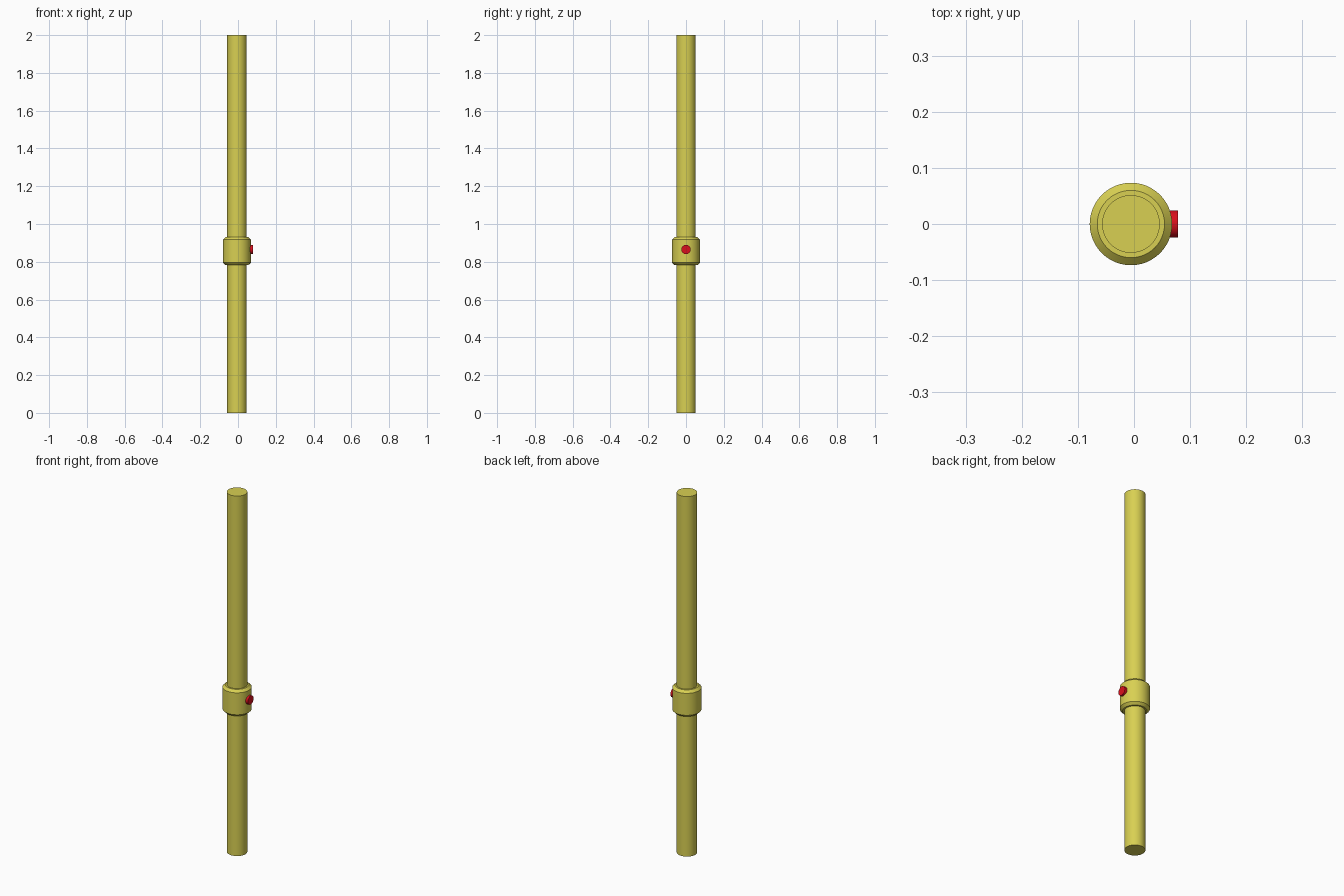
import bpy, bmesh, math
from mathutils import Matrix

if "Cube" in bpy.data.objects:
    bpy.data.objects.remove(bpy.data.objects["Cube"])

CX = -0.0055   # pole axis, offset so the whole model is centred with the button
SIDES = 48


def material(name, colour):
    m = bpy.data.materials.new(name)
    m.diffuse_color = (*colour, 1)
    m.use_nodes = True
    m.node_tree.nodes["Principled BSDF"].inputs["Base Color"].default_value = m.diffuse_color
    return m


def lathe(name, profile, mat, matrix):
    """Spin a closed (radius, height) profile around local z."""
    bm = bmesh.new()
    rings = []
    for r, z in profile:
        rings.append([bm.verts.new((r * math.cos(a), r * math.sin(a), z))
                      for a in (2 * math.pi * i / SIDES for i in range(SIDES))])
    for low, high in zip(rings, rings[1:]):
        for i in range(SIDES):
            j = (i + 1) % SIDES
            bm.faces.new((low[i], low[j], high[j], high[i]))
    bm.faces.new(rings[0][::-1])
    bm.faces.new(rings[-1])
    bm.transform(matrix)
    mesh = bpy.data.meshes.new(name)
    bm.to_mesh(mesh)
    bm.free()
    mesh.materials.append(mat)
    obj = bpy.data.objects.new(name, mesh)
    bpy.context.collection.objects.link(obj)
    bpy.ops.object.select_all(action='DESELECT')
    obj.select_set(True)
    bpy.context.view_layer.objects.active = obj
    bpy.ops.object.shade_smooth_by_angle(angle=math.radians(30))
    return obj


yellow = material("yellow_paint", (0.69, 0.63, 0.085))
red = material("red_button", (0.7, 0.005, 0.012))
axis = Matrix.Translation((CX, 0, 0))

# Tall pole
lathe("pole", [(0.0515, 0), (0.0515, 2)], yellow, axis)

# Collar with chamfered rims
lathe("collar", [(0.060, 0.782), (0.0735, 0.795), (0.0735, 0.917), (0.060, 0.930)],
      yellow, axis)

# Round push button facing +x
lathe("push_button", [(0.0245, 0.055), (0.0245, 0.0785)], red,
      Matrix.Translation((0, 0, 0.865)) @ Matrix.Rotation(math.pi / 2, 4, 'Y'))
